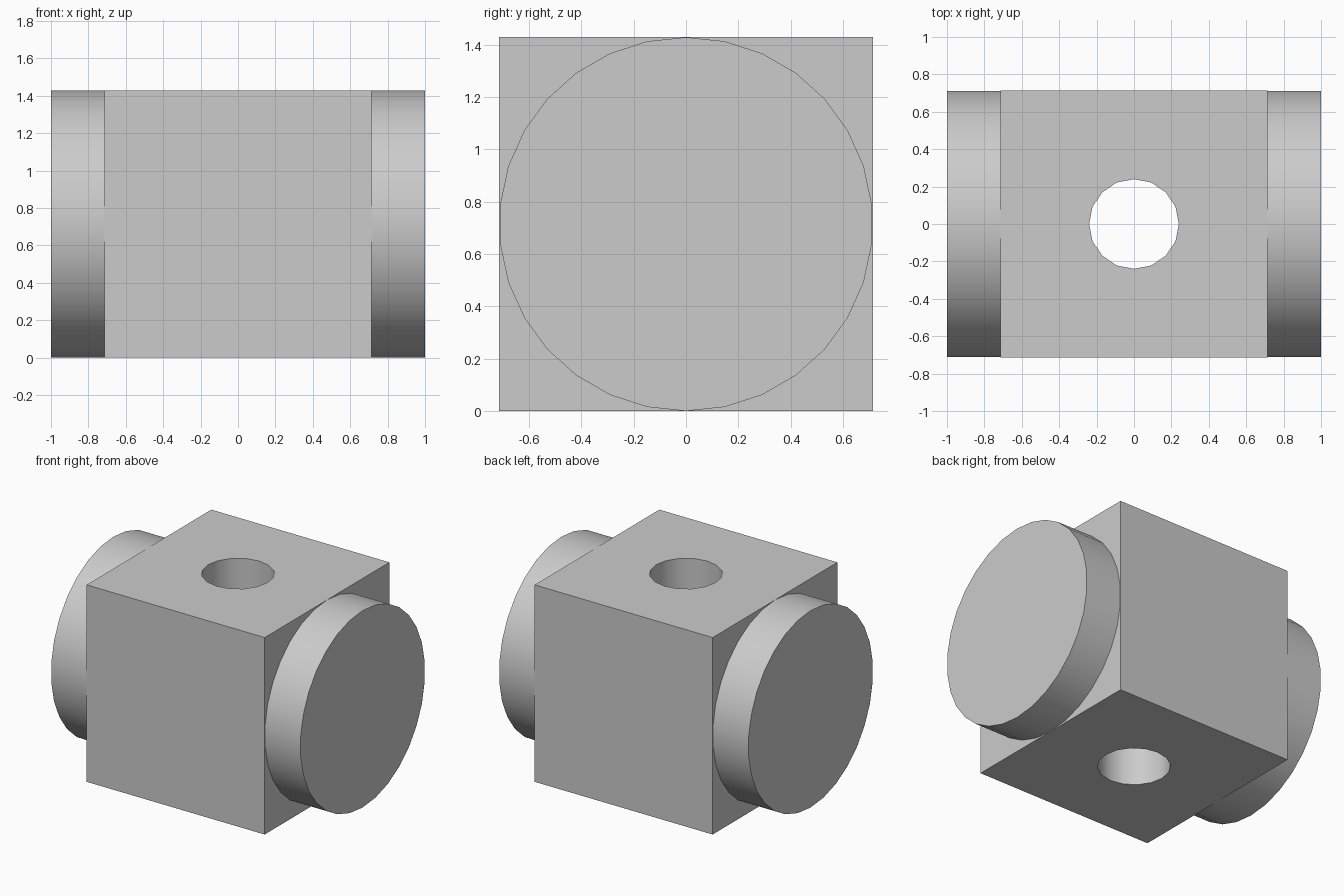
import bpy
from math import pi, radians

SIZE = 1.428          # edge of the block
HALF = SIZE / 2

default = bpy.data.objects.get("Cube")
if default:
    bpy.data.objects.remove(default, do_unlink=True)

# Single grey material
grey = bpy.data.materials.new("plain_grey")
grey.use_nodes = True
colour = (0.6, 0.6, 0.6, 1)
grey.diffuse_color = colour
grey.node_tree.nodes["Principled BSDF"].inputs["Base Color"].default_value = colour


def finish(name):
    obj = bpy.context.object
    obj.name = name
    obj.data.materials.append(grey)
    return obj


def cylinder(name, sides, radius, depth, location, rotation=(0, 0, 0)):
    bpy.ops.mesh.primitive_cylinder_add(
        vertices=sides, radius=radius, depth=depth,
        location=location, rotation=rotation)
    return finish(name)


def smooth(obj):
    bpy.ops.object.select_all(action='DESELECT')
    obj.select_set(True)
    bpy.context.view_layer.objects.active = obj
    bpy.ops.object.shade_smooth_by_angle(angle=radians(30))


# Central block
bpy.ops.mesh.primitive_cube_add(size=SIZE, location=(0, 0, HALF))
block = finish("block")

# Vertical through hole
cutter = cylinder("hole_cutter", 16, 0.24, SIZE * 2, (0, 0, HALF))
cutter.hide_render = True
bpy.context.view_layer.objects.active = block
cut = block.modifiers.new("through_hole", 'BOOLEAN')
cut.operation = 'DIFFERENCE'
cut.solver = 'EXACT'
cut.object = cutter
bpy.ops.object.modifier_apply(modifier=cut.name)
bpy.data.objects.remove(cutter, do_unlink=True)
smooth(block)

# Round discs on both sides, a vertex pointing straight up
thickness = 1 - HALF
for name, side in (("left_disc", 1), ("right_disc", -1)):
    disc = cylinder(name, 30, HALF, thickness,
                    (side * (HALF + thickness / 2), 0, HALF),
                    (pi / 2, 0, pi / 2))
    smooth(disc)
